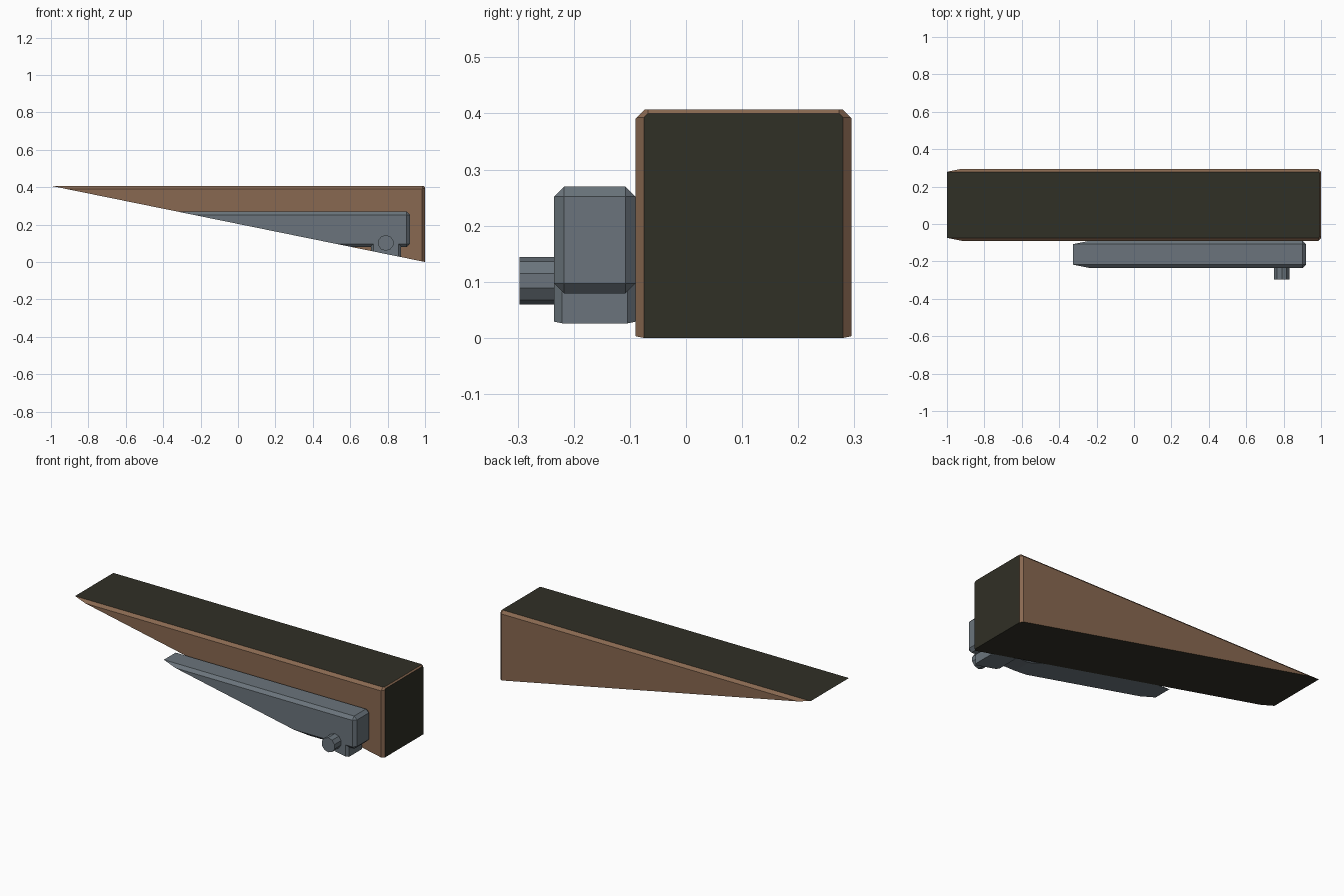
import bpy, bmesh
from math import pi
from mathutils import Vector, Matrix

cube = bpy.data.objects.get("Cube")
if cube:
    bpy.data.objects.remove(cube, do_unlink=True)


def material(name, rgb):
    m = bpy.data.materials.new(name)
    m.use_nodes = True
    m.diffuse_color = (*rgb, 1)
    m.node_tree.nodes["Principled BSDF"].inputs["Base Color"].default_value = (*rgb, 1)
    return m


brown = material("brown wood", (0.25, 0.14, 0.082))
dark = material("dark olive", (0.03, 0.029, 0.019))
grey = material("steel grey", (0.145, 0.175, 0.2))

SLOPE = 0.2035
SLANT = (Vector((1, 0, 0)), Vector((-SLOPE, 0, -1)))   # shared slanted underside


def cut(bm, point, normal):
    """Remove everything beyond a plane and cap the opening."""
    geom = bm.verts[:] + bm.edges[:] + bm.faces[:]
    res = bmesh.ops.bisect_plane(bm, geom=geom, dist=1e-6, plane_co=point,
                                 plane_no=normal, clear_outer=True)
    edges = [e for e in res["geom_cut"] if isinstance(e, bmesh.types.BMEdge)]
    bmesh.ops.edgenet_fill(bm, edges=edges)
    bmesh.ops.recalc_face_normals(bm, faces=bm.faces[:])


def finish(name, bm, mats):
    me = bpy.data.meshes.new(name)
    bm.to_mesh(me)
    bm.free()
    for m in mats:
        me.materials.append(m)
    ob = bpy.data.objects.new(name, me)
    bpy.context.collection.objects.link(ob)
    return ob


def block(name, lo, hi, chamfers, mats):
    """Box with chamfers (direction signs, depth), trimmed by the slant."""
    lo, hi = Vector(lo), Vector(hi)
    bm = bmesh.new()
    bmesh.ops.create_cube(bm, size=1)
    size = hi - lo
    bmesh.ops.scale(bm, vec=size, verts=bm.verts)
    bmesh.ops.translate(bm, vec=(lo + hi) / 2, verts=bm.verts)
    for signs, depth in chamfers:
        n = Vector(signs)
        corner = Vector([h if s > 0 else l for s, l, h in zip(signs, lo, hi)])
        cut(bm, corner - n * (depth / n.length_squared), n)
    cut(bm, *SLANT)
    return finish(name, bm, mats)


# Main wedge: dark top, end and underside, brown sides and chamfers
edges = [((1, 0, 1), 0.007)]
for s in (-1, 1):
    edges += [((0, s, 1), 0.016), ((1, s, 0), 0.015), ((1, s, 1), 0.029)]
wedge = block("wedge_body", (-1.2, -0.09, -0.1), (1, 0.295, 0.407), edges, [brown, dark])
for p in wedge.data.polygons:
    n = p.normal
    if abs(n.y) < 0.1 and (n.x > 0.99 or n.z > 0.99 or n.z < -0.9):
        p.material_index = 1

# Side bar: chamfered along every edge
w = 0.018
edges = [((1, 0, s), w) for s in (-1, 1)]
for sy in (-1, 1):
    edges.append(((1, sy, 0), w))
    for sz in (-1, 1):
        edges += [((0, sy, sz), w), ((1, sy, sz), 2 * w)]
block("side_bar", (-0.6, -0.235, 0.079), (0.92, -0.09, 0.27), edges, [grey])

# Small lug below the bar
edges = [((sx, sy, 0), 0.014) for sx in (-1, 1) for sy in (-1, 1)]
block("lug", (0.71, -0.235, -0.05), (0.872, -0.09, 0.12), edges, [grey])

# Ten-sided peg on the front of the bar
bm = bmesh.new()
bmesh.ops.create_cone(bm, cap_ends=True, segments=10, radius1=0.0425, radius2=0.0425, depth=0.08)
bmesh.ops.transform(bm, verts=bm.verts, matrix=Matrix.Translation((0.79, -0.257, 0.102))
                    @ Matrix.Rotation(pi / 2, 4, "X"))
finish("peg", bm, [grey])
